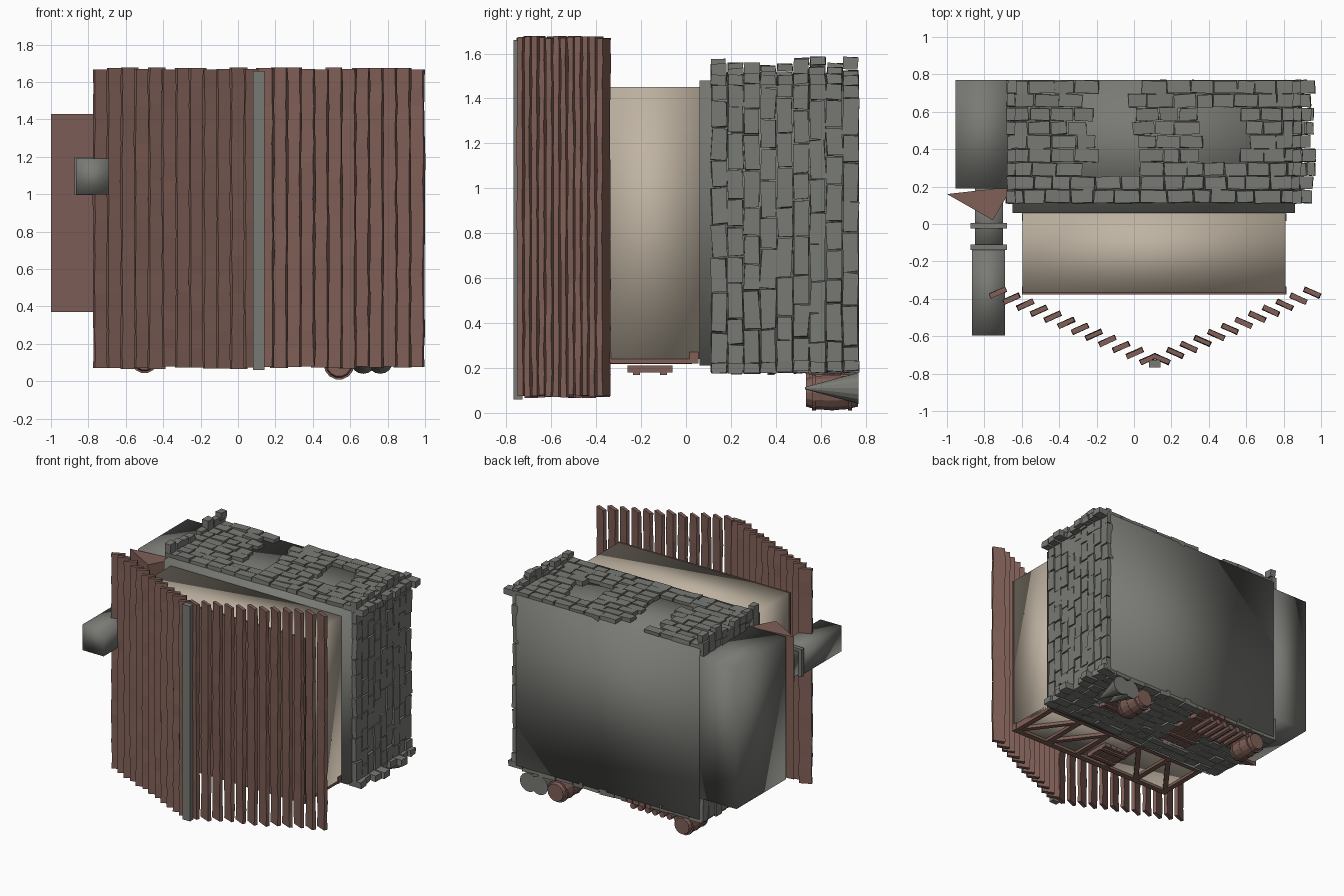
import bpy, bmesh, math, random
from mathutils import Matrix, Vector

random.seed(4)
if "Cube" in bpy.data.objects:
    bpy.data.objects.remove(bpy.data.objects["Cube"])


def material(name, color):
    m = bpy.data.materials.new(name)
    m.use_nodes = True
    m.diffuse_color = (*color, 1)
    m.node_tree.nodes["Principled BSDF"].inputs["Base Color"].default_value = (*color, 1)
    return m


STONE = material("grey stone", (0.19, 0.195, 0.175))
WOOD = material("red brown wood", (0.215, 0.115, 0.095))
PLASTER = material("beige plaster", (0.52, 0.45, 0.36))


def finish(bm, name, mat, smooth=False):
    bmesh.ops.recalc_face_normals(bm, faces=bm.faces)
    for f in bm.faces:
        f.smooth = smooth
    mesh = bpy.data.meshes.new(name)
    bm.to_mesh(mesh)
    bm.free()
    mesh.materials.append(mat)
    ob = bpy.data.objects.new(name, mesh)
    bpy.context.collection.objects.link(ob)
    return ob


def add_box(bm, center, size, rot=None, jitter=0):
    rot = rot or Matrix()
    m = Matrix.Translation(center) @ rot @ Matrix.Diagonal((*size, 1))
    verts = bmesh.ops.create_cube(bm, size=1, matrix=m)["verts"]
    for v in verts:
        v.co += Vector([random.uniform(-jitter, jitter) for _ in range(3)])


def add_span(bm, lo, hi):
    lo, hi = Vector(lo), Vector(hi)
    add_box(bm, (lo + hi) / 2, hi - lo)


def block(name, mat, lo, hi, smooth=True):
    bm = bmesh.new()
    add_span(bm, lo, hi)
    return finish(bm, name, mat, smooth)


def lathe(bm, center, profile, sides=14):
    """Spin (radius, y) points round the y axis, closing both ends."""
    rings = []
    for r, y in profile:
        rings.append([bm.verts.new((center[0] + r * math.cos(a), y, center[1] + r * math.sin(a)))
                      for a in (2 * math.pi * i / sides for i in range(sides))])
    for a, b in zip(rings, rings[1:]):
        for i in range(sides):
            j = (i + 1) % sides
            bm.faces.new((a[i], a[j], b[j], b[i]))
    bm.faces.new(rings[0])
    bm.faces.new(rings[-1])


# Main volumes
block("stone_storey", STONE, (-0.65, 0.06, 0.21), (0.86, 0.77, 1.48))
block("plaster_storey", PLASTER, (-0.595, -0.365, 0.24), (0.81, 0.06, 1.45))
block("side_annex", STONE, (-0.955, 0.19, 0.37), (-0.65, 0.77, 1.43))

# Lean-to roof of the annex
bm = bmesh.new()
ends = [[bm.verts.new((x, y, z)) for x, y in ((-1, 0.16), (-0.755, 0.02), (-0.65, 0.2))]
        for z in (0.37, 1.43)]
for e in ends:
    bm.faces.new(e)
for i in range(3):
    j = (i + 1) % 3
    bm.faces.new((ends[0][i], ends[0][j], ends[1][j], ends[1][i]))
finish(bm, "annex_roof", WOOD)

# Chimney and its bands
block("chimney_shaft", STONE, (-0.85, -0.15, 1.01), (-0.7, 0.2, 1.18))
block("chimney_top", STONE, (-0.865, -0.595, 1.0), (-0.69, -0.13, 1.19))
for i, y in enumerate((-0.125, -0.01)):
    block(f"chimney_band_{i + 1}", STONE, (-0.875, y - 0.015, 0.995),
          (-0.68, y + 0.015, 1.2), False)

# Stone courses: rows run across y, bricks run along x or z
ROWS, PITCH = 9, 0.0733
DOOR, WINDOW = (-0.25, 0.0, 0.26, 0.8), (0.33, 0.61, 0.33, 0.61)


def brick_wall(name, along, level, start, end, length, holes=(), ragged=0.0):
    bm = bmesh.new()
    for row in range(ROWS):
        y = 0.11 + PITCH * (row + 0.5)
        pos = start - random.uniform(0, 0.02)
        stop = end + random.uniform(0, ragged)
        while pos < stop - 0.03:
            size = min(length * random.uniform(0.75, 1.25), stop - pos)
            mid = pos + size / 2
            pos += size
            if any(a < mid < b and c < y < d for a, b, c, d in holes):
                continue
            out = level + random.uniform(-0.006, 0.006)
            tilt = random.uniform(-0.05, 0.05)
            if along == "x":
                add_box(bm, (mid, y, out), (size - 0.006, PITCH - 0.006, 0.045),
                        Matrix.Rotation(tilt, 4, "Z"), 0.004)
            else:
                add_box(bm, (out, y, mid), (0.045, PITCH - 0.006, size - 0.006),
                        Matrix.Rotation(tilt, 4, "X"), 0.004)
    finish(bm, name, STONE)


brick_wall("rear_bricks", "x", 1.485, -0.66, 0.9, 0.115, (DOOR, WINDOW), 0.08)
brick_wall("entrance_bricks", "x", 0.205, -0.66, 0.9, 0.115, (DOOR, WINDOW), 0.08)
brick_wall("plain_side_bricks", "z", 0.87, 0.2, 1.51, 0.145, (), 0.08)
brick_wall("annex_side_bricks", "z", -0.655, 0.2, 1.51, 0.145, ((0.37, 1.4, 0.2, 0.8),), 0.09)

# Roof of separate weathered boards, mirrored about the ridge
RIDGE_X, BOARDS, SEGMENTS = 0.112, 12, 16
bm = bmesh.new()
for side in (-1, 1):
    for i in range(BOARDS):
        t = i / (BOARDS - 1)
        center = Vector((RIDGE_X + side * (0.035 + 0.805 * t), -0.722 + 0.355 * t, 0))
        ang = math.radians(-24) * side
        across = Vector((math.cos(ang), math.sin(ang), 0))
        normal = Vector((-across.y, across.x, 0))
        z0, z1 = 0.065 + random.uniform(0, 0.015), 1.665 + random.uniform(0, 0.015)
        loops = []
        for s in range(SEGMENTS + 1):
            z = z0 + (z1 - z0) * s / SEGMENTS
            ring = []
            for a, b in ((-1, -1), (1, -1), (1, 1), (-1, 1)):
                p = center + across * a * (0.046 + random.uniform(-0.004, 0.003))
                p += normal * b * (0.013 + random.uniform(-0.003, 0.003))
                ring.append(bm.verts.new((p.x, p.y, z)))
            loops.append(ring)
        for a, b in zip(loops, loops[1:]):
            for k in range(4):
                j = (k + 1) % 4
                bm.faces.new((a[k], a[j], b[j], b[k]))
        bm.faces.new(loops[0])
        bm.faces.new(loops[-1])
finish(bm, "roof_boards", WOOD)
block("ridge_beam", STONE, (0.08, -0.768, 0.06), (0.142, -0.728, 1.66), False)

# Timber frame on the entrance side of the plaster storey
bm = bmesh.new()
for y in (-0.355, 0.035):
    add_span(bm, (-0.6, y - 0.02, 0.22), (0.815, y + 0.02, 0.27))
STUDS = [-0.575 + 0.273 * i for i in range(6)]
for x in STUDS:
    add_span(bm, (x - 0.02, -0.35, 0.22), (x + 0.02, 0.04, 0.265))
for i in (0, 1, 3, 4):
    a, b = STUDS[i], STUDS[i + 1]
    turn = 1 if i < 2 else -1
    add_box(bm, ((a + b) / 2, -0.16, 0.235), (0.44, 0.035, 0.035),
            Matrix.Rotation(turn * math.atan2(0.36, b - a), 4, "Z"))
add_span(bm, (-0.6, -0.378, 0.22), (0.815, -0.364, 1.45))
finish(bm, "timber_frame", WOOD)


def plank_panel(name, x0, x1, y0, y1, z, count):
    """Upright planks with two cross battens."""
    bm = bmesh.new()
    w = (x1 - x0) / count
    for i in range(count):
        add_span(bm, (x0 + i * w + 0.004, y0, z), (x0 + (i + 1) * w - 0.004, y1, z + 0.03))
    for t in (0.2, 0.8):
        y = y0 + (y1 - y0) * t
        add_span(bm, (x0, y - 0.015, z - 0.012), (x1, y + 0.015, z))
    finish(bm, name, WOOD)


plank_panel("door", -0.25, 0.0, 0.28, 0.77, 0.18, 5)
plank_panel("lower_shutter", 0.35, 0.6, 0.33, 0.6, 0.185, 4)
plank_panel("upper_shutter", 0.0, 0.22, -0.26, -0.06, 0.18, 4)
block("door_lintel", STONE, (-0.29, 0.2, 0.17), (0.04, 0.25, 0.22), False)

# Log fence beside the door
bm = bmesh.new()
for i in range(7):
    lathe(bm, (-0.45 + 0.06 * i, 0.155), ((0.022, 0.55), (0.022, 0.755)), 8)
finish(bm, "log_row", WOOD)

# Barrels with hoops
for name, x, z, r in (("large_barrel", 0.54, 0.09, 0.08), ("small_barrel", -0.5, 0.12, 0.075)):
    bm = bmesh.new()
    lathe(bm, (x, z), ((r * 0.8, 0.535), (r * 0.95, 0.58), (r, 0.65),
                       (r * 0.95, 0.71), (r * 0.8, 0.765)))
    finish(bm, name, WOOD)
    bm = bmesh.new()
    for y in (0.57, 0.65, 0.73):
        lathe(bm, (x, z), ((r * 1.02, y - 0.008), (r * 1.02, y + 0.008)))
    finish(bm, name + "_hoops", WOOD)

# Stone cones beside the large barrel
for i, x in enumerate((0.76, 0.67)):
    bm = bmesh.new()
    lathe(bm, (x, 0.11), ((0.005, 0.53), (0.07, 0.768)), 16)
    finish(bm, f"stone_cone_{i + 1}", STONE)
